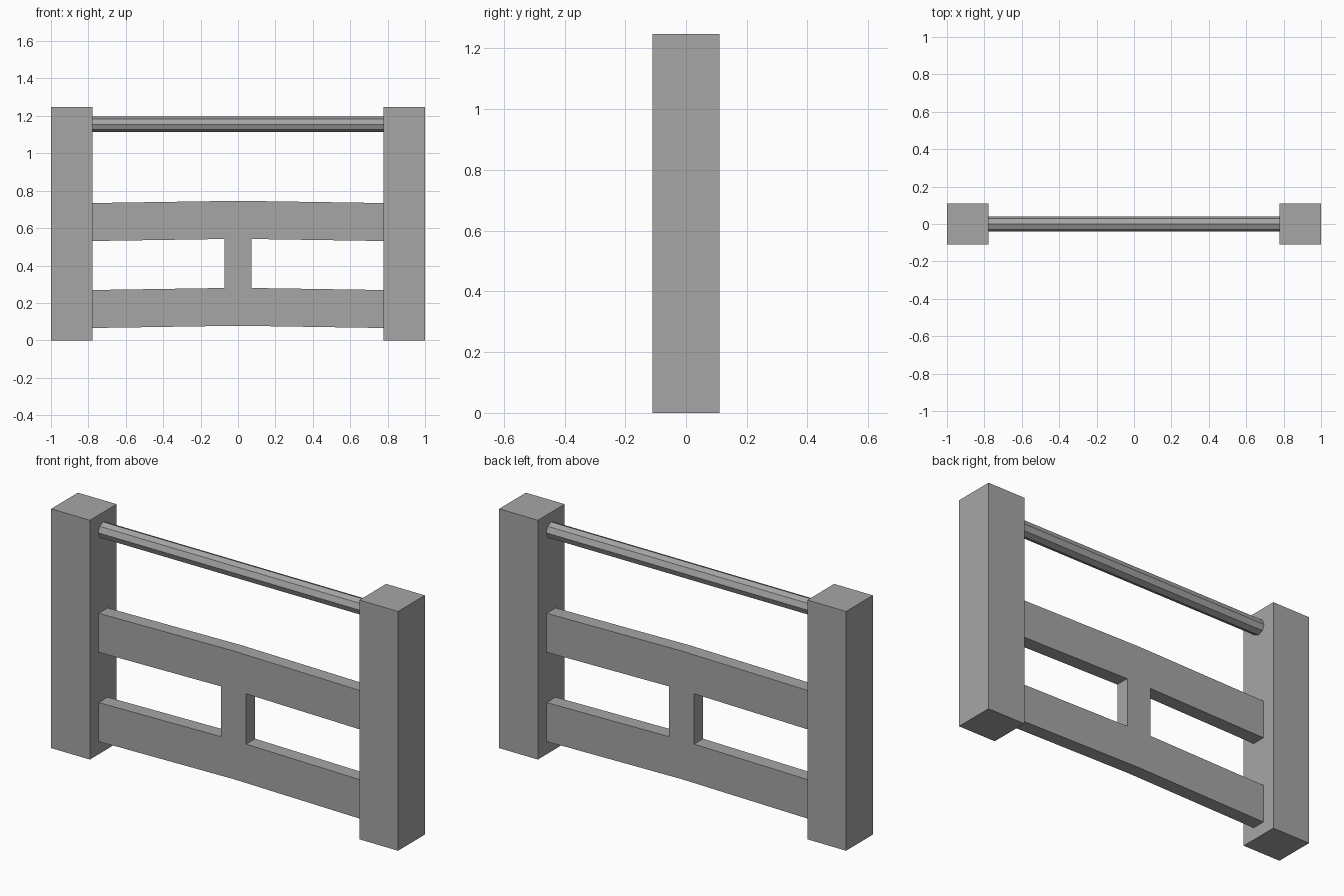
import bpy, bmesh, math

if "Cube" in bpy.data.objects:
    bpy.data.objects.remove(bpy.data.objects["Cube"])

grey = bpy.data.materials.new("plain_grey")
grey.diffuse_color = (0.38, 0.38, 0.38, 1)
grey.use_nodes = True
grey.node_tree.nodes["Principled BSDF"].inputs["Base Color"].default_value = grey.diffuse_color

INNER = 0.777    # inner face of the posts
HEIGHT = 1.247


def finish(obj, name):
    obj.name = name
    obj.data.name = name
    obj.data.materials.clear()
    obj.data.materials.append(grey)


# Two square end posts
for side, label in ((-1, "left"), (1, "right")):
    bpy.ops.mesh.primitive_cube_add(size=1, location=(side * (1 + INNER) / 2, 0, HEIGHT / 2))
    post = bpy.context.object
    post.scale = (1 - INNER, 0.22, HEIGHT)
    bpy.ops.object.transform_apply(location=False, rotation=False, scale=True)
    finish(post, label + "_post")

# Eight-sided top bar
bpy.ops.mesh.primitive_cylinder_add(vertices=8, radius=0.041, depth=2 * INNER,
                                    location=(0, 0, 1.155), rotation=(0, math.pi / 2, 0))
finish(bpy.context.object, "top_bar")

# Two gently peaked rails joined by a centre strut, as one panel
HALF_STRUT, HALF_DEPTH, RISE = 0.073, 0.037, 0.012
columns = [-INNER, -HALF_STRUT, 0, HALF_STRUT, INNER]
levels = [0.066, 0.269, 0.531, 0.734]    # rail edges at the posts
bm = bmesh.new()
grid = [[bm.verts.new((x, -HALF_DEPTH, z + RISE * (1 - abs(x) / INNER))) for x in columns]
        for z in levels]
for row in range(3):
    for col in range(4):
        if row != 1 or col in (1, 2):    # the middle row is only the strut
            bm.faces.new((grid[row][col], grid[row][col + 1],
                          grid[row + 1][col + 1], grid[row + 1][col]))
front = bm.faces[:]
result = bmesh.ops.extrude_face_region(bm, geom=front, use_keep_orig=True)
for v in result["geom"]:
    if isinstance(v, bmesh.types.BMVert):
        v.co.y = HALF_DEPTH
bmesh.ops.recalc_face_normals(bm, faces=bm.faces[:])
mesh = bpy.data.meshes.new("rail_panel")
bm.to_mesh(mesh)
bm.free()
panel = bpy.data.objects.new("rail_panel", mesh)
bpy.context.collection.objects.link(panel)
finish(panel, "rail_panel")
